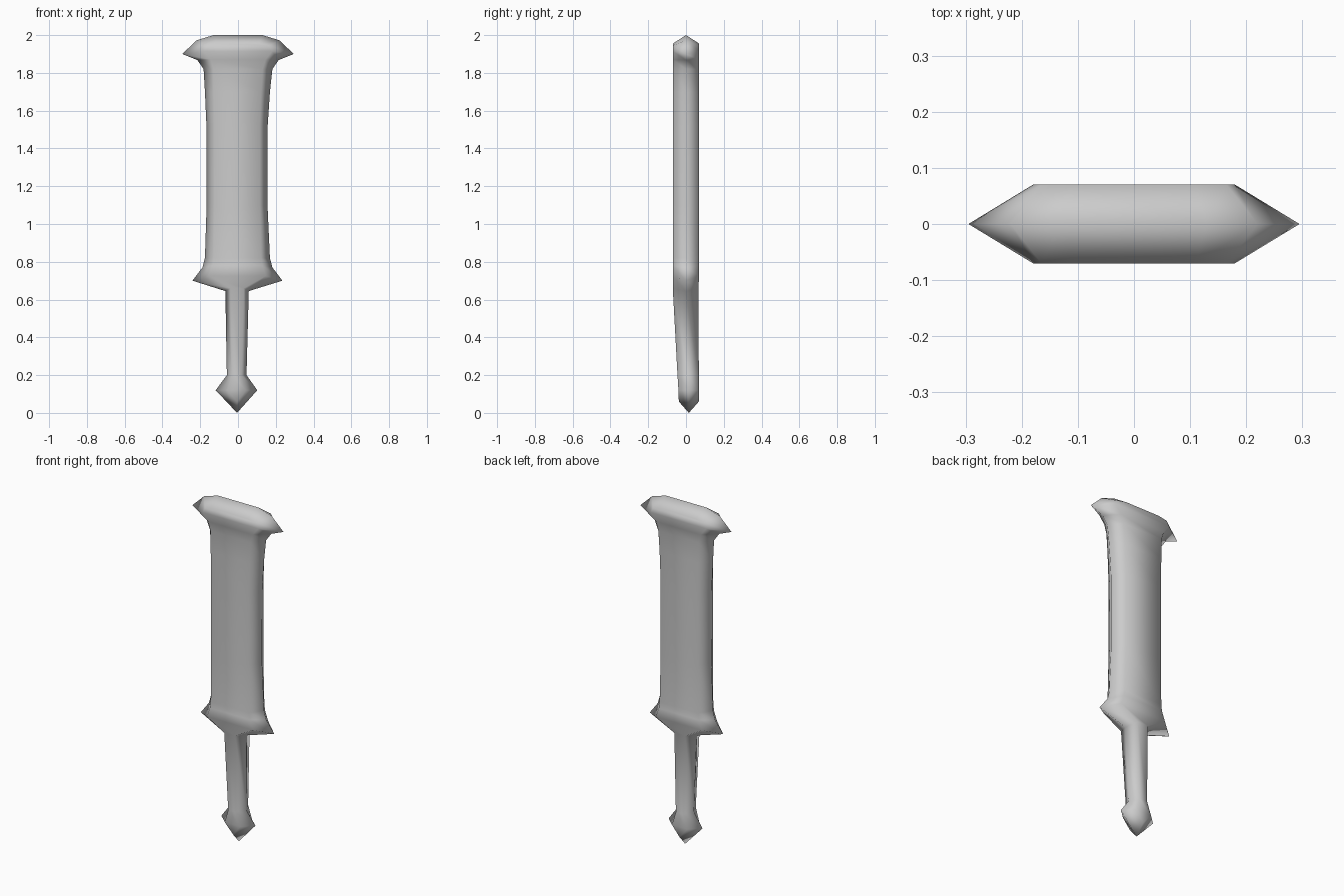
import bpy
import bmesh

cube = bpy.data.objects.get("Cube")
if cube:
    bpy.data.objects.remove(cube, do_unlink=True)

steel = bpy.data.materials.new("grey_steel")
steel.use_nodes = True
steel.diffuse_color = (0.6, 0.6, 0.6, 1)
steel.node_tree.nodes["Principled BSDF"].inputs["Base Color"].default_value = (0.6, 0.6, 0.6, 1)


def six_sided_loft(name, stations):
    """Loft rings: edge half-width, edge z, face half-width, face z, front y, back y, x shift."""
    bm = bmesh.new()
    rings = []
    for we, ze, wf, zf, front, back, shift in stations:
        mid = (front + back) / 2
        points = [(-we, mid, ze), (-wf, front, zf), (wf, front, zf),
                  (we, mid, ze), (wf, back, zf), (-wf, back, zf)]
        rings.append([bm.verts.new((x + shift, y, z)) for x, y, z in points])
    for upper, lower in zip(rings, rings[1:]):
        for i in range(6):
            j = (i + 1) % 6
            bm.faces.new((upper[i], lower[i], lower[j], upper[j]))
    # Ridged top cap
    top = rings[0]
    bm.faces.new(top[:4])
    bm.faces.new((top[3], top[4], top[5], top[0]))
    bmesh.ops.remove_doubles(bm, verts=bm.verts, dist=0.0005)
    bmesh.ops.recalc_face_normals(bm, faces=bm.faces)
    mesh = bpy.data.meshes.new(name)
    bm.to_mesh(mesh)
    bm.free()
    mesh.materials.append(steel)
    mesh.shade_smooth()
    obj = bpy.data.objects.new(name, mesh)
    bpy.context.collection.objects.link(obj)
    return obj


F, B = -0.07, 0.07
six_sided_loft("sword", [
    # Flared top
    (0.13, 2.00, 0.11, 1.955, F, B, 0),
    (0.22, 1.972, 0.165, 1.945, F, B, 0),
    (0.295, 1.90, 0.18, 1.915, F, B, 0),
    (0.215, 1.868, 0.145, 1.87, F, B, 0),
    (0.182, 1.82, 0.13, 1.82, F, B, 0),
    # Blade
    (0.172, 1.70, 0.125, 1.70, F, B, -0.003),
    (0.162, 1.52, 0.12, 1.52, F, B, -0.005),
    (0.161, 1.10, 0.12, 1.10, F, B, -0.005),
    (0.172, 0.82, 0.125, 0.82, F, B, -0.003),
    # Lower guard
    (0.185, 0.77, 0.13, 0.78, F, B, -0.003),
    (0.238, 0.70, 0.15, 0.725, F, B, -0.003),
    (0.062, 0.645, 0.035, 0.66, F, 0.065, -0.005),
    # Grip
    (0.052, 0.20, 0.025, 0.20, -0.045, 0.068, -0.007),
    # Pointed pommel
    (0.11, 0.12, 0.05, 0.12, -0.04, 0.07, -0.008),
    (0, 0, 0, 0.06, -0.038, 0.068, -0.005),
])
